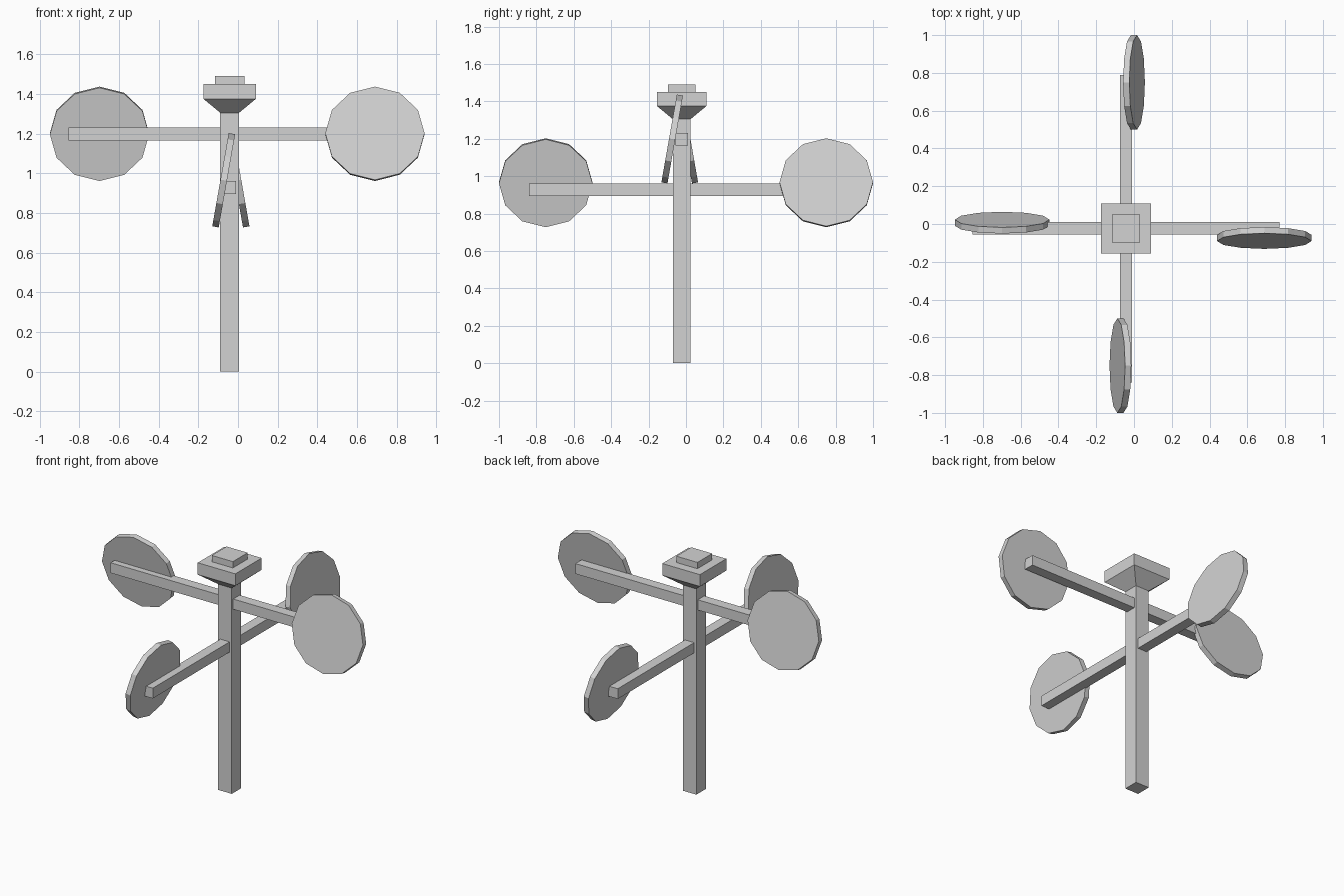
import bpy
from math import radians

cube = bpy.data.objects.get("Cube")
if cube:
    bpy.data.objects.remove(cube, do_unlink=True)

grey = bpy.data.materials.new("plain grey")
grey.use_nodes = True
grey.diffuse_color = (0.65, 0.65, 0.65, 1)
grey.node_tree.nodes["Principled BSDF"].inputs["Base Color"].default_value = grey.diffuse_color

CX, CY = -0.042, -0.023   # post axis


def finish(name):
    ob = bpy.context.object
    ob.name = name
    ob.data.materials.append(grey)
    return ob


def box(name, x, y, z):
    """Box from (low, high) pairs on each axis."""
    spans = (x, y, z)
    bpy.ops.mesh.primitive_cube_add(size=1, location=[(a + b) / 2 for a, b in spans])
    ob = finish(name)
    ob.scale = [b - a for a, b in spans]
    return ob


def around(c, width):
    return (c - width / 2, c + width / 2)


def square_box(name, width, low, high):
    return box(name, around(CX, width), around(CY, width), (low, high))


# Post and stepped cap
square_box("post", 0.095, 0, 1.31)
square_box("cap_slab", 0.264, 1.375, 1.45)
square_box("cap_top", 0.148, 1.45, 1.49)

# Flared underside of the cap
flare = square_box("cap_flare", 0.264, 1.305, 1.375)
for v in flare.data.vertices:
    if v.co.z < 0:
        v.co.x *= 0.36
        v.co.y *= 0.36

# Crossing arms at two heights
box("upper_arm", (-0.855, 0.77), around(CY, 0.065), (1.165, 1.23))
box("lower_arm", around(CX, 0.065), (-0.84, 0.79), (0.895, 0.96))

# Tilted twelve-sided paddles, one on the side of each arm end
paddles = {
    "left_paddle": ((0.69, -0.074, 1.199), 0),
    "back_paddle": ((0.0, 0.75, 0.965), 90),
    "right_paddle": ((-0.698, 0.007, 1.199), 180),
    "front_paddle": ((-0.072, -0.75, 0.965), 270),
}
for name, (centre, turn) in paddles.items():
    bpy.ops.mesh.primitive_cylinder_add(vertices=12, radius=0.25, depth=0.033, location=centre)
    paddle = finish(name)
    paddle.scale.y = 0.954
    paddle.rotation_euler = (radians(80), 0, radians(turn))
